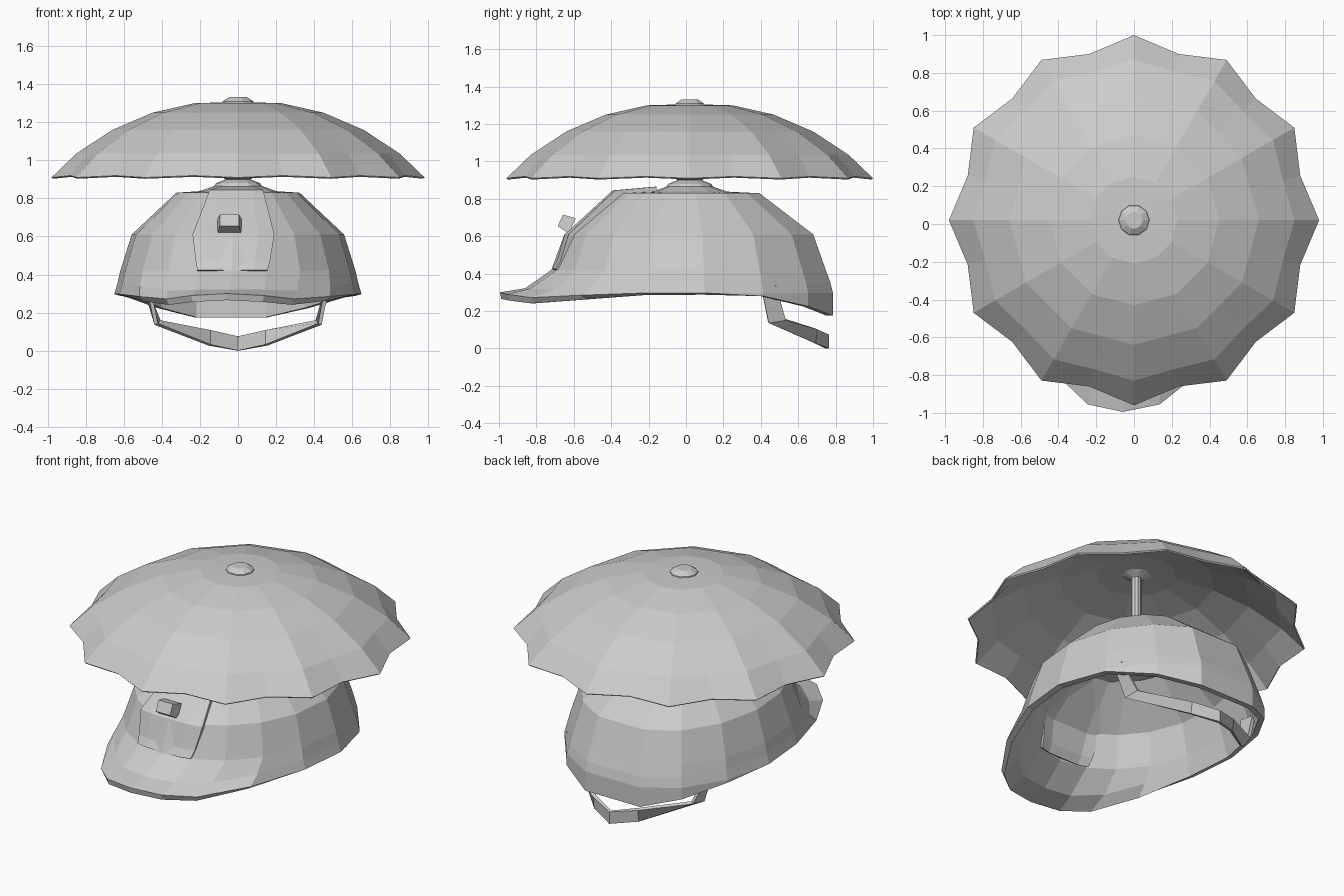
import bpy, bmesh
from math import sin, cos, pi, radians
from mathutils import Matrix

if "Cube" in bpy.data.objects:
    bpy.data.objects.remove(bpy.data.objects["Cube"])


def make(name, bm, thickness=0, offset=-1):
    bmesh.ops.remove_doubles(bm, verts=bm.verts, dist=0.0005)
    bmesh.ops.recalc_face_normals(bm, faces=bm.faces)
    me = bpy.data.meshes.new(name)
    bm.to_mesh(me)
    bm.free()
    ob = bpy.data.objects.new(name, me)
    bpy.context.collection.objects.link(ob)
    if thickness:
        mod = ob.modifiers.new("Thickness", 'SOLIDIFY')
        mod.thickness = thickness
        mod.offset = offset
    return ob


def loft(rows, closed=False, cap_first=False):
    """Skin rows of points with quads."""
    bm = bmesh.new()
    vs = [[bm.verts.new(p) for p in row] for row in rows]
    n = len(rows[0])
    for a, b in zip(vs, vs[1:]):
        for i in range(n if closed else n - 1):
            j = (i + 1) % n
            bm.faces.new((a[i], a[j], b[j], b[i]))
    if cap_first:
        bm.faces.new(vs[0])
    return bm


def lathe(name, profile, seg, y=0.02):
    rows = [[(r * cos(2 * pi * i / seg), y + r * sin(2 * pi * i / seg), z)
             for i in range(seg)] for r, z in profile]
    return make(name, loft(rows, True))


def bend(p):
    # the front and back lean slightly toward -x
    return (p[0] - 0.06 * p[1] ** 2, p[1], p[2])


# Umbrella canopy: 12 ribs with scalloped panels between them
rows = []
for r, z, mid, dz in [(0.06, 1.305, 0.966, 0), (0.23, 1.30, 0.966, 0), (0.45, 1.25, 0.966, 0),
                      (0.66, 1.16, 0.966, 0), (0.85, 1.035, 0.96, 0), (0.98, 0.91, 0.93, 0.01)]:
    row = []
    for i in range(24):
        k = mid if i % 2 else 1
        a = radians(15 * i)
        row.append((r * k * cos(a), 0.02 + r * k * sin(a), z + (dz if i % 2 else 0)))
    rows.append(row)
make("canopy", loft(rows, True, True), 0.01)

# Knob, pole and mount
lathe("canopy_knob", [(0.085, 1.295), (0.08, 1.31), (0.045, 1.332), (0, 1.332)], 10)
lathe("canopy_inner_collar", [(0.03, 1.27), (0.08, 1.295)], 10)
lathe("pole", [(0.03, 0.85), (0.03, 1.30)], 10)
lathe("pole_mount", [(0.24, 0.825), (0.125, 0.865), (0.115, 0.88), (0.065, 0.9),
                     (0.075, 0.905), (0.07, 0.918), (0, 0.918)], 12)

# Helmet shell: half outline angles measured from the front
half = [0, 17, 34, 52, 72, 95, 119, 142, 163]
angles = half + [360 - a for a in reversed(half[1:])]
# brim offsets per angle: (x, y, z) at the lip and halfway
lip = {0: (0, -0.995, 0.30), 17: (0.19, -0.955, 0.29), 34: (0.335, -0.83, 0.272), 52: (0.50, -0.56, 0.285)}
slope = {0: (0, -0.86, 0.322), 17: (0.18, -0.83, 0.32), 34: (0.34, -0.70, 0.315), 52: (0.50, -0.50, 0.34)}
neck = {119: 0.28, 142: 0.225, 163: 0.175}


def ring(rx, ry, cy, z, special=None, drop=None):
    row = []
    for a in angles:
        key, s = (a, 1) if a <= 180 else (360 - a, -1)
        t = radians(key)
        p = (s * rx * sin(t), cy - ry * cos(t), z)
        if special and key in special:
            q = special[key]
            p = (s * q[0], q[1], q[2])
        if drop and key in drop:
            p = (p[0], p[1], drop[key])
        row.append(bend(p))
    return row


shell = [ring(0.20, 0.22, 0.02, 0.838), ring(0.325, 0.39, 0.02, 0.83),
         ring(0.56, 0.68, 0.03, 0.61), ring(0.62, 0.75, 0.03, 0.42),
         ring(0.635, 0.775, 0.03, 0.355, slope), ring(0.652, 0.79, 0.03, 0.297, lip),
         ring(0.652, 0.79, 0.03, 0.297, lip, neck)]
make("helmet_shell", loft(shell, True, True), 0.035)

# Raised front plate following the shell
plate = []
for y, z, w in [(-0.725, 0.425, 0.185), (-0.70, 0.47, 0.195), (-0.66, 0.61, 0.215),
                (-0.40, 0.845, 0.14), (-0.17, 0.865, 0.08)]:
    side = 0.05 * w / 0.2
    plate.append([bend((x * w, y + side * abs(x) ** 2 * 0.6, z)) for x in (-1, -0.6, 0.6, 1)])
make("front_plate", loft(plate), 0.06)

# Small badge block on the plate
bm = bmesh.new()
bmesh.ops.create_cube(bm, size=1)
top = [v for v in bm.verts if v.co.y < 0]
bmesh.ops.scale(bm, vec=(0.8, 1, 0.75), verts=top)
bmesh.ops.transform(bm, verts=bm.verts, matrix=Matrix.Translation((-0.045, -0.64, 0.67))
                    @ Matrix.Rotation(radians(-25), 4, 'X') @ Matrix.Diagonal((0.125, 0.07, 0.09, 1)))
make("plate_badge", bm)

# Chin strap: two edges mirrored into one ribbon
edge_a = [(0.47, 0.40, 0.34), (0.43, 0.44, 0.14), (0.15, 0.685, 0.03), (0, 0.755, 0.0)]
edge_b = [(0.49, 0.48, 0.34), (0.415, 0.53, 0.155), (0.15, 0.695, 0.105), (0, 0.755, 0.075)]
full = [e + [(-x, y, z) for x, y, z in reversed(e[:-1])] for e in (edge_a, edge_b)]
make("chin_strap", loft(full), 0.02, 0)
